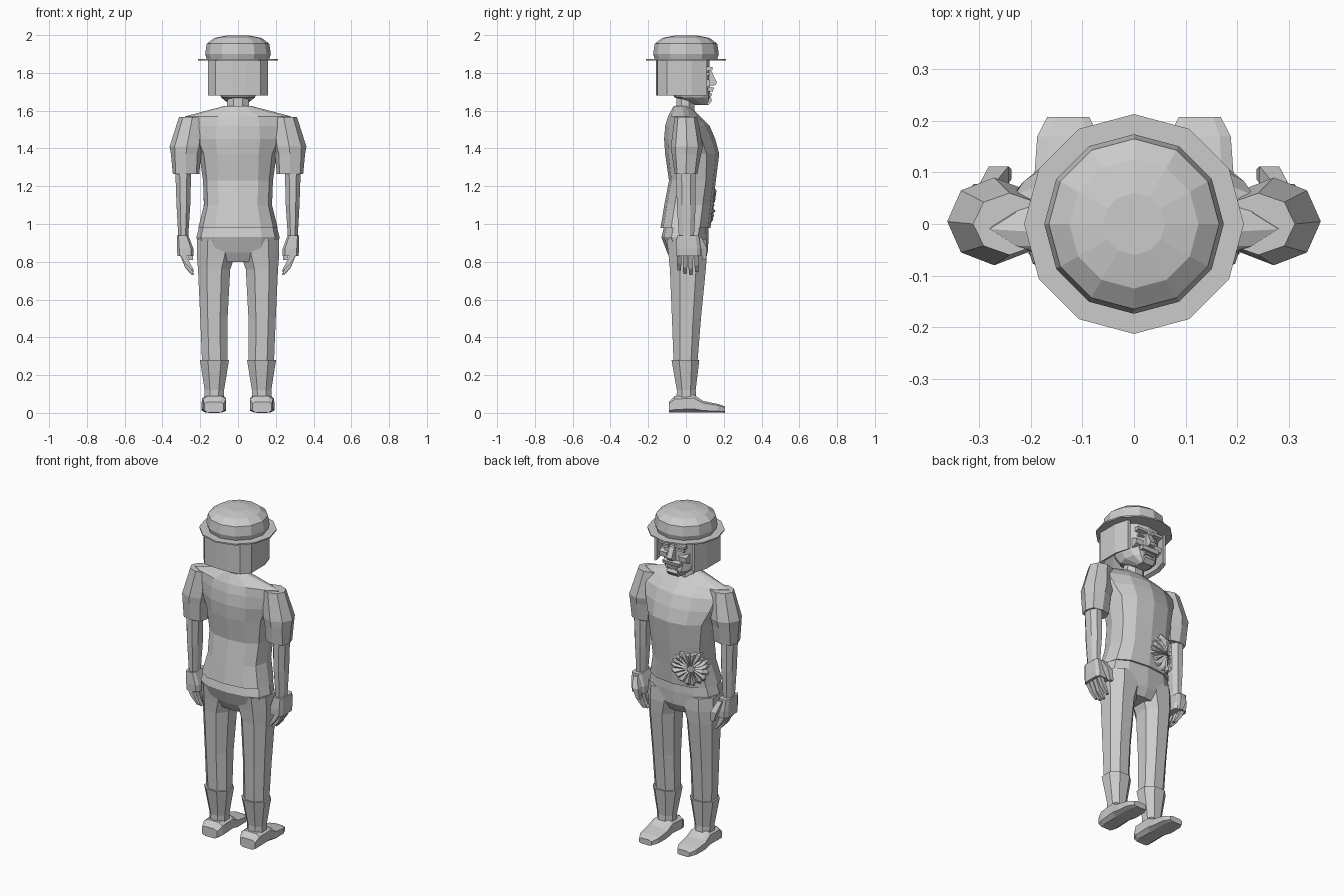
import bpy, bmesh, math, random
from mathutils import Vector
from mathutils.bvhtree import BVHTree

random.seed(4)
cube = bpy.data.objects.get("Cube")
if cube:
    bpy.data.objects.remove(cube)

grey = bpy.data.materials.new("plain grey")
grey.use_nodes = True
COLOUR = (0.6, 0.6, 0.6, 1)
grey.diffuse_color = COLOUR
grey.node_tree.nodes["Principled BSDF"].inputs["Base Color"].default_value = COLOUR


def finish(name, bm, mirror=False):
    bmesh.ops.recalc_face_normals(bm, faces=bm.faces)
    mesh = bpy.data.meshes.new(name)
    bm.to_mesh(mesh)
    bm.free()
    mesh.materials.append(grey)
    obj = bpy.data.objects.new(name, mesh)
    bpy.context.collection.objects.link(obj)
    if mirror:
        obj.modifiers.new("Mirror", 'MIRROR')
    return obj


def loft(name, rings, sides=8, mirror=False, axis='z', turn=0.5):
    """Rings: position along axis, u min, u max, v min, v max, roundness (1 oval, under 1 boxy)."""
    bm = bmesh.new()
    loops = []
    for t, u0, u1, v0, v1, p in rings:
        loop = []
        for i in range(sides):
            a = math.tau * (i + turn) / sides
            c, s = math.cos(a), math.sin(a)
            u = (u0 + u1) / 2 + (u1 - u0) / 2 * math.copysign(abs(c) ** p, c)
            v = (v0 + v1) / 2 + (v1 - v0) / 2 * math.copysign(abs(s) ** p, s)
            loop.append(bm.verts.new((u, v, t) if axis == 'z' else (u, t, v)))
        loops.append(loop)
    for a, b in zip(loops, loops[1:]):
        for i in range(sides):
            j = (i + 1) % sides
            bm.faces.new((a[i], a[j], b[j], b[i]))
    bm.faces.new(loops[0][::-1])
    bm.faces.new(loops[-1])
    return finish(name, bm, mirror)


def slab(name, outline, x0, x1, mirror=False):
    """Extrude a side outline of (y, z) points between two x positions."""
    bm = bmesh.new()
    a = [bm.verts.new((x0, y, z)) for y, z in outline]
    b = [bm.verts.new((x1, y, z)) for y, z in outline]
    bm.faces.new(a)
    bm.faces.new(b[::-1])
    for i in range(len(a)):
        j = (i + 1) % len(a)
        bm.faces.new((a[i], b[i], b[j], a[j]))
    return finish(name, bm, mirror)


def round_rings(profile):
    return [(z, -r, r, -r, r, 1) for z, r in profile]


# Hat: thin brim and domed crown
loft("hat_brim", round_rings([(1.865, .213), (1.873, .213)]), 12, turn=0)
loft("hat_crown", round_rings([(1.87, .165), (1.9, .174), (1.955, .165), (1.985, .125),
                               (1.998, .06)]), 12, turn=0)

# Hair: U-shaped shell, open at the face
bm = bmesh.new()
plan = [(.135, .11), (.16, .03), (.16, -.1), (.12, -.15), (.04, -.16)]
outer = plan + [(-x, y) for x, y in reversed(plan)]
inner = [(x * .86, y if abs(y) < .12 and y > 0 else y * .86) for x, y in outer]
cols = []
for (xo, yo), (xi, yi) in zip(outer, inner):
    cols.append([bm.verts.new(c) for c in ((xo, yo, 1.68), (xo, yo, 1.87),
                                           (xi, yi, 1.87), (xi, yi, 1.69))])
for a, b in zip(cols, cols[1:]):
    for k in range(4):
        bm.faces.new((a[k], b[k], b[(k + 1) % 4], a[(k + 1) % 4]))
bm.faces.new(cols[0])
bm.faces.new(cols[-1][::-1])
finish("hair", bm)

# Head, neck and facial features
loft("head", [(1.63, -.04, .04, .05, .12, .8), (1.67, -.09, .09, -.06, .13, .8),
              (1.73, -.11, .11, -.1, .125, .8), (1.87, -.13, .13, -.12, .125, .8)], 12, turn=0)
loft("neck", [(1.56, -.07, .07, -.06, .05, 1), (1.72, -.055, .055, -.05, .045, 1)])
slab("nose", [(.11, 1.82), (.135, 1.81), (.163, 1.75), (.155, 1.735), (.11, 1.73)], -.017, .017)
slab("brow", [(.11, 1.835), (.14, 1.83), (.14, 1.815), (.11, 1.81)], .02, .085, True)
slab("eye", [(.1, 1.803), (.125, 1.8), (.127, 1.79), (.1, 1.78)], .03, .07, True)
slab("cheek", [(.09, 1.775), (.128, 1.76), (.125, 1.73), (.09, 1.715)], .04, .09, True)
slab("moustache", [(.1, 1.73), (.148, 1.722), (.142, 1.7), (.1, 1.705)], -.055, .055)
slab("lower_lip", [(.1, 1.692), (.138, 1.69), (.138, 1.68), (.1, 1.675)], -.03, .03)
slab("chin", [(.04, 1.67), (.13, 1.67), (.138, 1.655), (.12, 1.63), (.1, 1.635)], -.035, .035)

# Shirt body and short sleeves
shirt = loft("shirt", [(.98, -.21, .21, -.135, .13, .8), (1.1, -.18, .18, -.115, .143, .8),
                       (1.23, -.185, .185, -.09, .158, .8), (1.37, -.205, .205, -.11, .176, .9),
                       (1.45, -.25, .25, -.116, .155, 1.1), (1.52, -.28, .28, -.11, .125, 1.3),
                       (1.57, -.28, .28, -.095, .075, 1.4), (1.625, -.07, .07, -.065, .02, 1)],
             12, turn=0)
loft("sleeve", [(1.265, .205, .345, -.06, .06, .7), (1.37, .195, .355, -.075, .08, .9),
                (1.41, .18, .362, -.08, .09, 1), (1.567, .17, .312, -.06, .06, 1)], mirror=True, turn=0)

# Torn patch on the right of the belly, draped over the shirt
surface = BVHTree.FromObject(shirt, bpy.context.evaluated_depsgraph_get())
out = Vector((-.6, .8, 0))
side = Vector((.8, .6, 0))
centre = Vector((-.1, .1, 1.1))
bm = bmesh.new()
rows = []
SPOKES = 36
for ring in range(4):
    row = []
    for i in range(SPOKES):
        a = math.tau * i / SPOKES
        r = (.02, .06, .09, .11)[ring] * random.uniform(.88, 1.1)
        start = centre + side * math.cos(a) * r + Vector((0, 0, math.sin(a) * r)) + out * .5
        hit = surface.ray_cast(start, -out)[0] or start - out * .5
        lift = -.006 if ring == 3 else (.004 if i % 2 else random.uniform(.012, .026))
        row.append(bm.verts.new(hit + out * lift))
    rows.append(row)
for a, b in zip(rows, rows[1:]):
    for i in range(SPOKES):
        j = (i + 1) % SPOKES
        bm.faces.new((a[i], b[i], b[j]))
        bm.faces.new((a[i], b[j], a[j]))
bm.faces.new(rows[0])
finish("torn_patch", bm)

# Arms, gloves, fingers and thumbs
loft("forearm", [(.93, .262, .318, -.04, .045, .9), (1.1, .25, .328, -.052, .055, .9),
                 (1.28, .245, .335, -.055, .055, .9)], mirror=True)
loft("glove", [(.83, .235, .322, -.052, .078, .4), (.87, .235, .325, -.054, .08, .4),
               (.94, .262, .325, -.05, .07, .4)], mirror=True)
for k, drop in enumerate((.755, .735, .73, .745)):
    y = -.05 + k * .031
    loft("finger_%d" % (k + 1), [(drop, .232, .246, y + .004, y + .024, .5),
                                 (drop + .035, .25, .28, y, y + .028, .5),
                                 (.84, .275, .312, y, y + .029, .5)], 4, True)
loft("thumb", [(.81, .235, .262, .085, .108, .5), (.87, .24, .285, .075, .115, .5),
               (.93, .265, .3, .045, .085, .5)], 4, True)

# Trousers: hips and legs
loft("hips", [(.8, -.1, .1, -.075, .09, .8), (.85, -.205, .205, -.1, .115, .8),
              (.93, -.22, .22, -.13, .12, .8), (.99, -.205, .205, -.115, .118, .8)], 12, turn=0)
loft("trouser_leg", [(.26, .052, .195, -.07, .065, .9), (.5, .05, .205, -.08, .085, .9),
                     (.76, .035, .218, -.092, .112, .9), (.84, .005, .226, -.1, .118, .9),
                     (.92, .0, .225, -.11, .115, .9)], mirror=True)

# Boots: flared shaft and pointed shoe
loft("boot_shaft", [(.05, .072, .18, -.055, .06, .9), (.12, .07, .18, -.052, .055, .9),
                    (.28, .042, .207, -.082, .076, .9)], mirror=True)
loft("shoe", [(-.09, .075, .18, 0, .06, .5), (-.06, .06, .188, 0, .09, .5),
              (.04, .06, .192, 0, .1, .6), (.09, .06, .196, 0, .065, .5),
              (.17, .065, .19, 0, .048, .5), (.207, .085, .17, 0, .035, .5)],
     mirror=True, axis='y')
